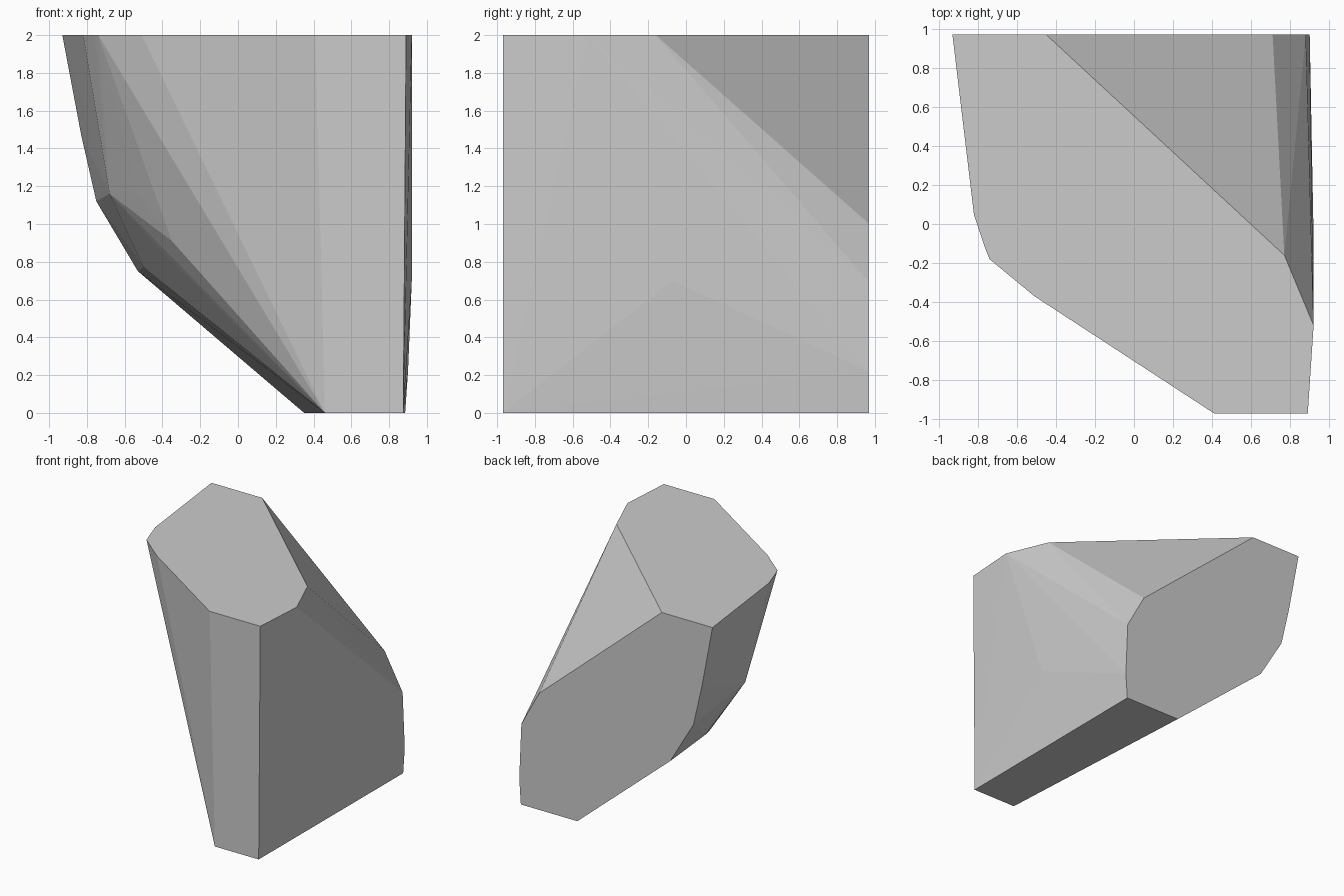
import bpy, bmesh

if "Cube" in bpy.data.objects:
    bpy.data.objects.remove(bpy.data.objects["Cube"])

# Outline of the flat top, as (x, y) at z = 2
top = [(-0.93, 0.97), (-0.82, 0.05), (-0.76, -0.13), (-0.74, -0.18),
       (-0.51, -0.37), (0.41, -0.97), (0.89, -0.97), (0.92, -0.52),
       (0.77, -0.16), (-0.45, 0.97)]

# Outline of the flat back, as (x, z) at y = 0.97
back = [(-0.83, 1.47), (-0.75, 1.12), (-0.53, 0.75), (0.35, 0), (0.885, 0),
        (0.90, 0.22), (0.88, 0.69), (0.71, 1.0)]

# Foot of the narrow front face, as (x, y) at z = 0
foot = [(0.46, -0.97), (0.875, -0.97)]

# Facet corners on the sloping underside and the slightly bulged right side
facets = [(-0.68, 0.17, 1.16), (-0.53, -0.10, 1.16), (-0.35, -0.28, 0.91),
          (-0.40, -0.06, 0.85), (-0.50, 0.45, 0.77), (0.92, -0.07, 0.70)]

points = [(x, y, 2) for x, y in top] + [(x, 0.97, z) for x, z in back]
points += [(x, y, 0) for x, y in foot] + facets

# Wrap the outlines in a convex faceted body
bm = bmesh.new()
for p in points:
    bm.verts.new(p)
hull = bmesh.ops.convex_hull(bm, input=bm.verts[:])
loose = {v for v in hull["geom_interior"] + hull["geom_unused"]
         if isinstance(v, bmesh.types.BMVert)}
bmesh.ops.delete(bm, geom=list(loose), context='VERTS')

# Merge coplanar triangles into clean flat faces
bmesh.ops.dissolve_limit(bm, angle_limit=0.005, verts=bm.verts[:], edges=bm.edges[:])
bmesh.ops.recalc_face_normals(bm, faces=bm.faces[:])

mesh = bpy.data.meshes.new("faceted_block")
bm.to_mesh(mesh)
bm.free()

grey = bpy.data.materials.new("light grey")
grey.diffuse_color = (0.6, 0.6, 0.6, 1)
grey.use_nodes = True
grey.node_tree.nodes["Principled BSDF"].inputs["Base Color"].default_value = grey.diffuse_color
mesh.materials.append(grey)

block = bpy.data.objects.new("faceted_block", mesh)
bpy.context.collection.objects.link(block)
